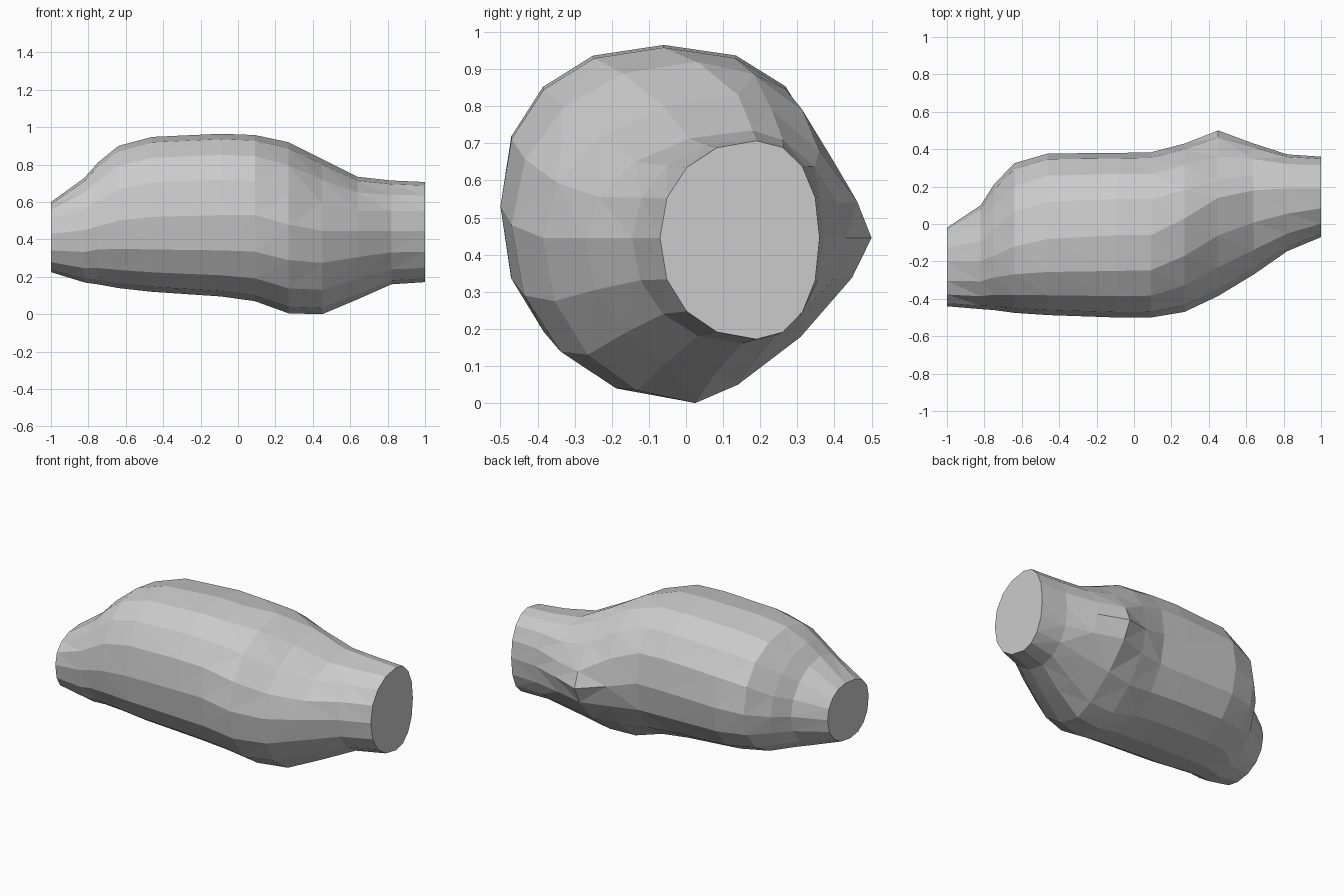
import bpy, bmesh
from math import cos, sin, pi, copysign

if "Cube" in bpy.data.objects:
    bpy.data.objects.remove(bpy.data.objects["Cube"])

SIDES = 16

# x, ymin, ymax, zmin, zmax, y of top ridge, y of keel, z of widest point,
# then roundness of the front side, upper back and lower back
STATIONS = [
    (-1.00, -.44, -.02, .225, .60, -.20, -.25, .43, 2.3, 2.1, 2.1),
    (-0.82, -.455, .10, .17, .73, -.20, -.20, .45, 2.2, 1.9, 1.9),
    (-0.75, -.46, .21, .16, .81, -.17, -.17, .47, 2.1, 1.9, 1.9),
    (-0.64, -.475, .325, .14, .90, -.12, -.12, .50, 2.2, 2.2, 2.1),
    (-0.46, -.487, .377, .12, .948, -.08, -.10, .52, 2.3, 2.3, 2.2),
    (-0.09, -.50, .38, .095, .965, -.06, -.08, .53, 2.3, 2.35, 2.2),
    (0.09, -.50, .383, .07, .958, -.06, -.06, .53, 2.25, 2.3, 2.1),
    (0.27, -.47, .43, .005, .92, .03, .00, .48, 2.1, 2.0, 1.6),
    (0.45, -.385, .50, .00, .83, .14, .025, .445, 2.0, 1.4, 1.35),
    (0.64, -.27, .43, .08, .735, .18, .08, .445, 2.0, 1.7, 1.6),
    (0.82, -.145, .372, .16, .715, .19, .15, .445, 2.1, 2.1, 2.1),
    (1.00, -.07, .36, .172, .707, .19, .19, .445, 2.15, 2.2, 2.2),
]


def rounded(v, n):
    return copysign(abs(v) ** (2 / n), v) if abs(v) > 1e-6 else 0.0


def section(bm, x, y0, y1, z0, z1, top, keel, cz, front, back_up, back_low):
    """One lopsided oval ring across the body."""
    ring = []
    for i in range(SIDES):
        a = 2 * pi * i / SIDES
        upper = sin(a) > 0
        n = front if cos(a) < 0 else back_up if upper else back_low
        cy = top if upper else keel
        u, v = rounded(cos(a), n), rounded(sin(a), n)
        y = cy + u * ((y1 - cy) if u > 0 else (cy - y0))
        z = cz + v * ((z1 - cz) if v > 0 else (cz - z0))
        ring.append(bm.verts.new((x, y, z)))
    return ring


# Faceted body lofted through the rings
bm = bmesh.new()
rings = [section(bm, *s) for s in STATIONS]
for a, b in zip(rings, rings[1:]):
    for i in range(SIDES):
        j = (i + 1) % SIDES
        bm.faces.new((a[i], a[j], b[j], b[i]))
bmesh.ops.triangulate(bm, faces=bm.faces[:])

# Flat cut ends
bm.faces.new(rings[0])
bm.faces.new(rings[-1])
bmesh.ops.recalc_face_normals(bm, faces=bm.faces[:])

mesh = bpy.data.meshes.new("body")
bm.to_mesh(mesh)
bm.free()
bpy.context.collection.objects.link(bpy.data.objects.new("body", mesh))
